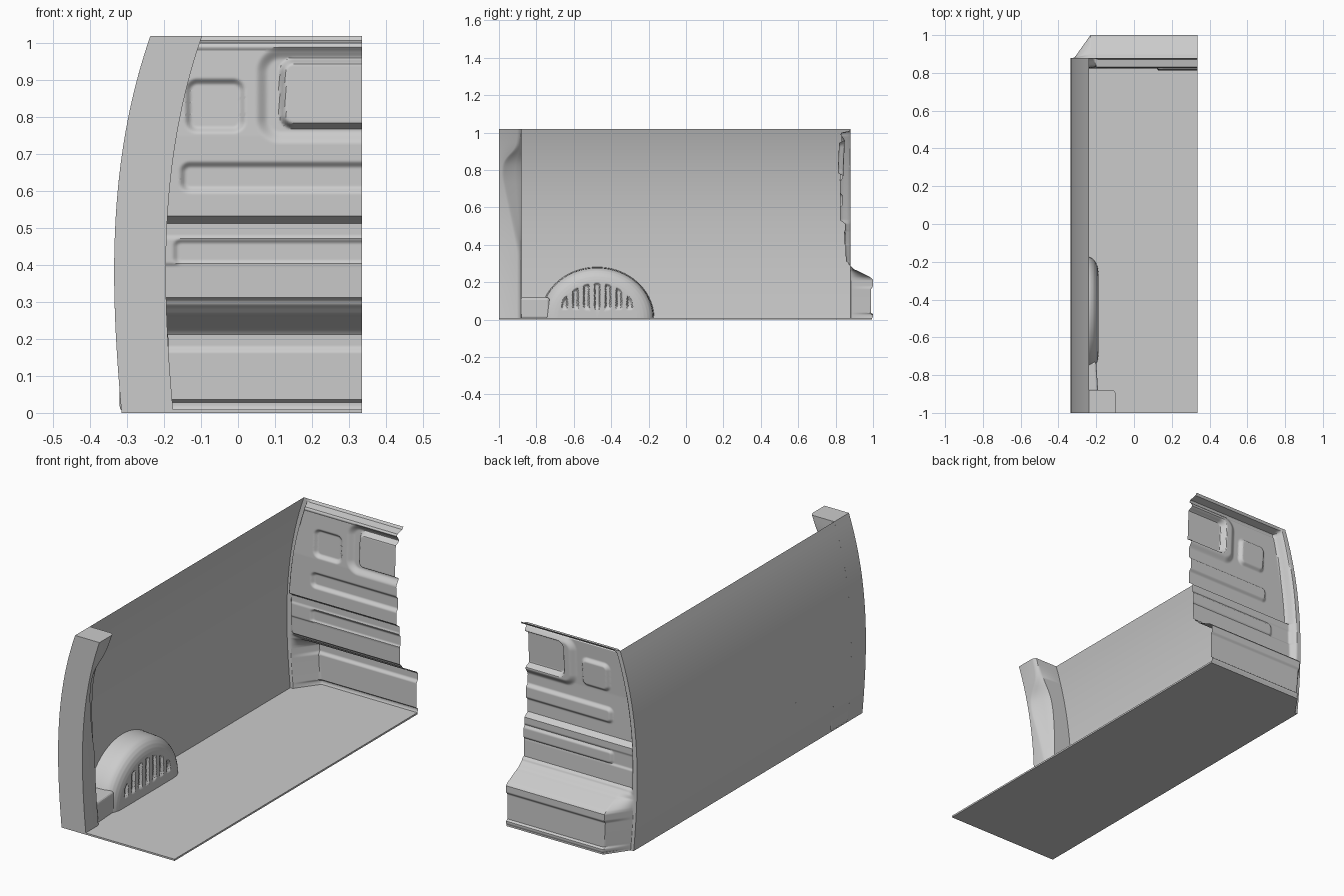
import bpy, bmesh, math

if "Cube" in bpy.data.objects:
    bpy.data.objects.remove(bpy.data.objects["Cube"])

H, XR = 1.02, 0.335


def lerp_table(pts, v):
    for (a, p), (b, q) in zip(pts, pts[1:]):
        if v <= b:
            return p + (q - p) * max(0, (v - a) / (b - a))
    return pts[-1][1]


def step(a, b, v):
    t = min(1, max(0, (v - a) / (b - a)))
    return t * t * (3 - 2 * t)


def wall_x(z):
    # cubic through four points of the bowed side profile
    pts = [(0, -.315), (.37, -.335), (.75, -.306), (1.02, -.237)]
    s = 0
    for i, (zi, xi) in enumerate(pts):
        for j, (zj, _) in enumerate(pts):
            if i != j:
                xi *= (z - zj) / (zi - zj)
        s += xi
    return s


def make(name, verts, faces, smooth=True, angle=32):
    me = bpy.data.meshes.new(name)
    me.from_pydata(verts, [], faces)
    bm = bmesh.new()
    bm.from_mesh(me)
    bmesh.ops.remove_doubles(bm, verts=bm.verts, dist=1e-5)
    bmesh.ops.recalc_face_normals(bm, faces=bm.faces)
    bm.to_mesh(me)
    bm.free()
    ob = bpy.data.objects.new(name, me)
    bpy.context.collection.objects.link(ob)
    if smooth:
        bpy.ops.object.select_all(action='DESELECT')
        ob.select_set(True)
        bpy.context.view_layer.objects.active = ob
        bpy.ops.object.shade_smooth_by_angle(angle=math.radians(angle))
    return ob


def sheet(name, nu, nv, f, caps=()):
    verts = [f(i / nu, j / nv) for j in range(nv + 1) for i in range(nu + 1)]
    w = nu + 1
    faces = [(j * w + i, j * w + i + 1, (j + 1) * w + i + 1, (j + 1) * w + i)
             for j in range(nv) for i in range(nu)]
    faces += [tuple(range(j * w, j * w + w)) for j in caps]
    return make(name, verts, faces)


def prism(name, outline, z0, z1):
    n = len(outline)
    verts = [(x, y, z) for z in (z0, z1) for x, y in outline]
    faces = [tuple(range(n)), tuple(range(n, 2 * n))]
    faces += [(i, (i + 1) % n, n + (i + 1) % n, n + i) for i in range(n)]
    return make(name, verts, faces, False)


# Floor plate with the clipped corner at the bulkhead
prism("floor", [(XR, -1), (XR, .995), (-.22, .995), (-.3, .88),
                (-.315, .88), (-.315, -1)], 0, .009)

# Bowed side wall
sheet("side_wall", 1, 24,
      lambda u, v: (wall_x(v * H), -1 + 1.88 * u, v * H))

# Rear pillar: flat outside face, pinched inner face
PINCH = [(0, .118), (.36, .118), (.5, .09), (.65, .058), (.76, .036),
         (.82, .036), (.86, .05), (.91, .105), (.96, .118), (1.02, .12)]


def pillar(u, v):
    z = v * H
    xo = wall_x(z)
    xi = xo + .14
    d = sum(lerp_table(PINCH, z + k * .012) for k in range(-2, 3)) / 5
    p = (.12 - d) / .084
    sec = [(xo, -1), (xi, -1), (xi, -1 + d - .022), (xi - .003, -1 + d - .01),
           (xi - .012, -1 + d), (xi - .016 - .012 * p, -1 + d + .05 * p),
           (xi - .022 - .03 * p, -.88), (xo, -.88)]
    x, y = sec[round(u * 7)]
    return x, y, z


sheet("rear_pillar", 7, 80, pillar, caps=(80,))

# Bulkhead: pressed sheet with stepped profile, ribs and panels
PROFILE = [(0, .992), (.018, 1), (.028, 1), (.036, .99), (.165, .99),
           (.178, 1), (.213, 1), (.225, .988), (.262, .915), (.268, .9),
           (.285, .882), (.294, .87), (.302, .868), (.312, .855), (.398, .852),
           (.405, .846), (.47, .846), (.48, .85), (.512, .85), (.532, .823),
           (.75, .822), (.98, .832), (.99, .826), (1.0, .832), (1.008, .872),
           (1.02, .88)]


def rounded(x, z, x0, x1, z0, z1, r, e):
    qx = abs(x - (x0 + x1) / 2) - (x1 - x0) / 2 + r
    qz = abs(z - (z0 + z1) / 2) - (z1 - z0) / 2 + r
    d = math.hypot(max(qx, 0), max(qz, 0)) + min(max(qx, qz), 0) - r
    return 1 - step(-e, e, d)


def bulkhead(u, v):
    z = v * H
    x0 = wall_x(z)
    x = x0 + u * (XR - x0)
    y = lerp_table(PROFILE, z)
    # recessed ribs, window surround, raised window panel, small side panel
    y += .014 * rounded(x, z, -.15, .8, .603, .672, .02, .01)
    y += .010 * rounded(x, z, -.17, .8, .405, .465, .015, .008)
    y += .018 * rounded(x, z, .065, .8, .745, .972, .05, .018)
    y -= .030 * rounded(x, z, .12, .8, .776, .952, .03, .010)
    y += .015 * rounded(x, z, -.135, .012, .765, .897, .025, .010)
    # side column beside the wall
    t = x - x0
    k = step(.27, .31, z)
    low = min(1, max(0, (t - .015) / .085))
    high = step(.022, .05, t)
    return x, .88 + (y - .88) * (low + (high - low) * k), z


sheet("bulkhead", 120, 255, bulkhead)

# Wheel arch: rounded half drum with a slotted face
CY, RY, RZ = -.475, .305, .277
DRUM = [(0, 1), (.70, 1), (.76, .985), (.82, .955), (.88, .90), (.93, .82),
        (.965, .72), (.985, .6), (1, .0)]


def arch(u, v):
    a, r = math.pi * u, math.sqrt(v) if v < .5 else .7071 + (v - .5) * .5858
    y, z = CY + RY * r * math.cos(a), .004 + RZ * r * math.sin(a)
    x0 = wall_x(z)
    x = x0 + (-.188 - x0) * lerp_table(DRUM, r)
    # vertical slots inside an inner arc
    wave = step(-.1, .5, math.cos((y - CY) / .058 * 2 * math.pi))
    inside = 1 - step(.66, .72, math.hypot((y - CY) / RY, z / RZ))
    return x - .014 * wave * inside * step(.05, .075, z), y, z


sheet("wheel_arch", 160, 60, arch)

# Low sill joining the arch to the pillar
sill = prism("arch_sill", [(-.32, -.885), (-.19, -.885), (-.2, -.73),
                           (-.32, -.73)], .005, .118)
bev = sill.modifiers.new("round", 'BEVEL')
bev.width, bev.segments = .012, 3
